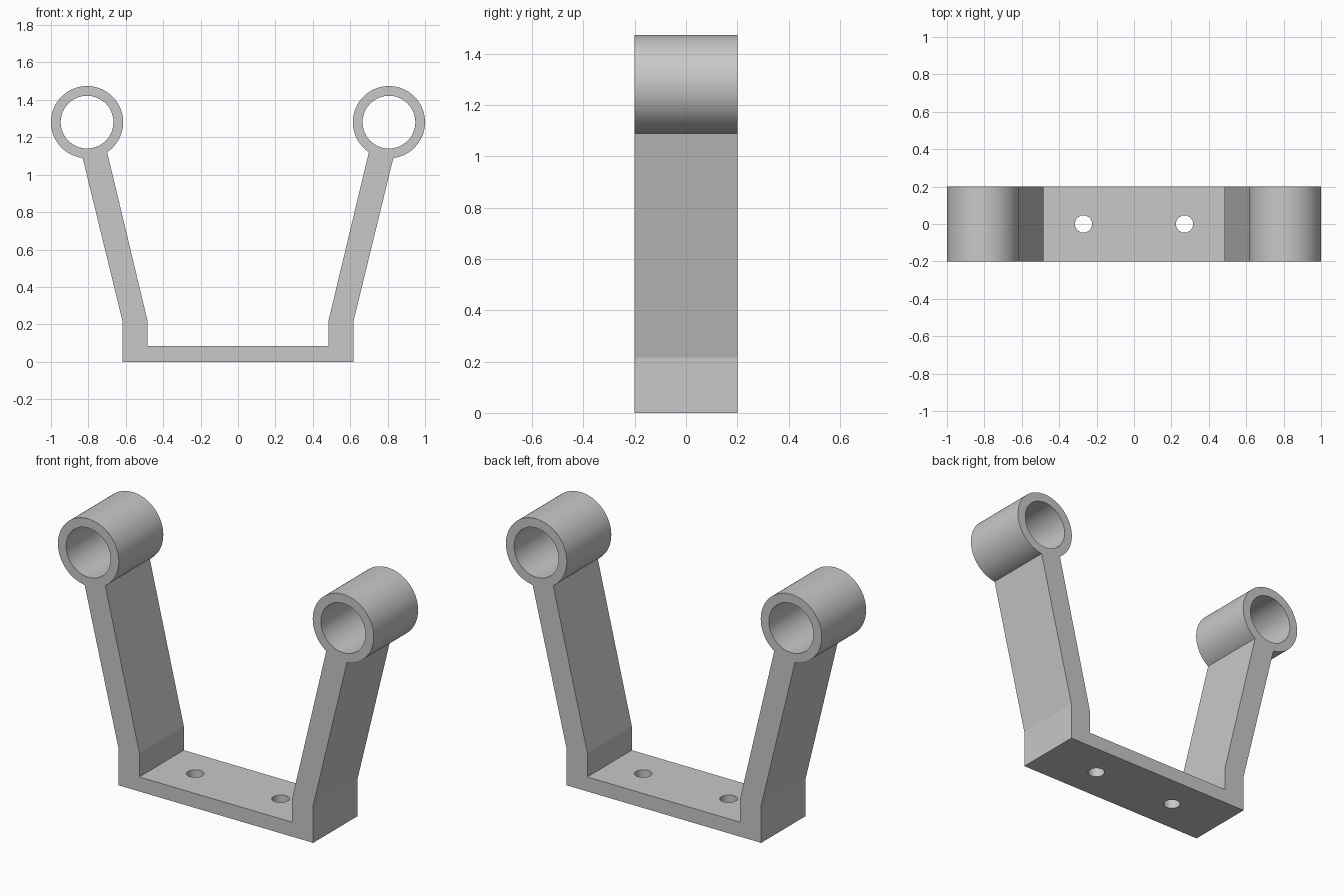
import bpy, bmesh, math
from mathutils import Matrix

if "Cube" in bpy.data.objects:
    bpy.data.objects.remove(bpy.data.objects["Cube"])

HALF_DEPTH = 0.201
RING_X, RING_Z, RING_R, BORE_R = 0.807, 1.281, 0.193, 0.141
HOLE_X, HOLE_R = 0.27, 0.046

grey = bpy.data.materials.new("grey")
grey.diffuse_color = (0.58, 0.58, 0.58, 1)
grey.use_nodes = True
grey.node_tree.nodes["Principled BSDF"].inputs["Base Color"].default_value = grey.diffuse_color


def add_object(name, bm):
    bmesh.ops.recalc_face_normals(bm, faces=bm.faces)
    mesh = bpy.data.meshes.new(name)
    bm.to_mesh(mesh)
    bm.free()
    mesh.materials.append(grey)
    obj = bpy.data.objects.new(name, mesh)
    bpy.context.collection.objects.link(obj)
    return obj


# Right half of the bracket outline: base, kinked arm, then round the ring
right = [(0.617, 0.0), (0.617, 0.215)]
start, end, steps = math.radians(-83), math.radians(236.2), 72
for i in range(steps + 1):
    a = start + (end - start) * i / steps
    right.append((RING_X + RING_R * math.cos(a), RING_Z + RING_R * math.sin(a)))
right += [(0.484, 0.22), (0.484, 0.083)]
outline = right + [(-x, z) for x, z in reversed(right)]

# Extrude the outline through the depth
bm = bmesh.new()
face = bm.faces.new([bm.verts.new((x, -HALF_DEPTH, z)) for x, z in outline])
result = bmesh.ops.extrude_face_region(bm, geom=[face])
verts = [v for v in result["geom"] if isinstance(v, bmesh.types.BMVert)]
bmesh.ops.translate(bm, verts=verts, vec=(0, 2 * HALF_DEPTH, 0))
bracket = add_object("bracket", bm)

# Cutter for the two ring bores and the two bolt holes
bm = bmesh.new()
for side in (-1, 1):
    bore = Matrix.Translation((side * RING_X, 0, RING_Z)) @ Matrix.Rotation(math.pi / 2, 4, 'X')
    hole = Matrix.Translation((side * HOLE_X, 0, 0.04))
    for matrix, radius, depth, sides in ((bore, BORE_R, 1, 72), (hole, HOLE_R, 0.3, 40)):
        bmesh.ops.create_cone(bm, cap_ends=True, segments=sides, radius1=radius,
                              radius2=radius, depth=depth, matrix=matrix)
cutter = add_object("hole_cutter", bm)
cutter.hide_render = True
cutter.hide_viewport = True

cut = bracket.modifiers.new("holes", 'BOOLEAN')
cut.operation = 'DIFFERENCE'
cut.solver = 'EXACT'
cut.object = cutter

# Apply the cut, then smooth the round walls and keep the corners sharp
bpy.context.view_layer.objects.active = bracket
bracket.select_set(True)
bpy.ops.object.modifier_apply(modifier=cut.name)
bpy.data.objects.remove(cutter)
bpy.ops.object.shade_smooth_by_angle(angle=math.radians(12))
